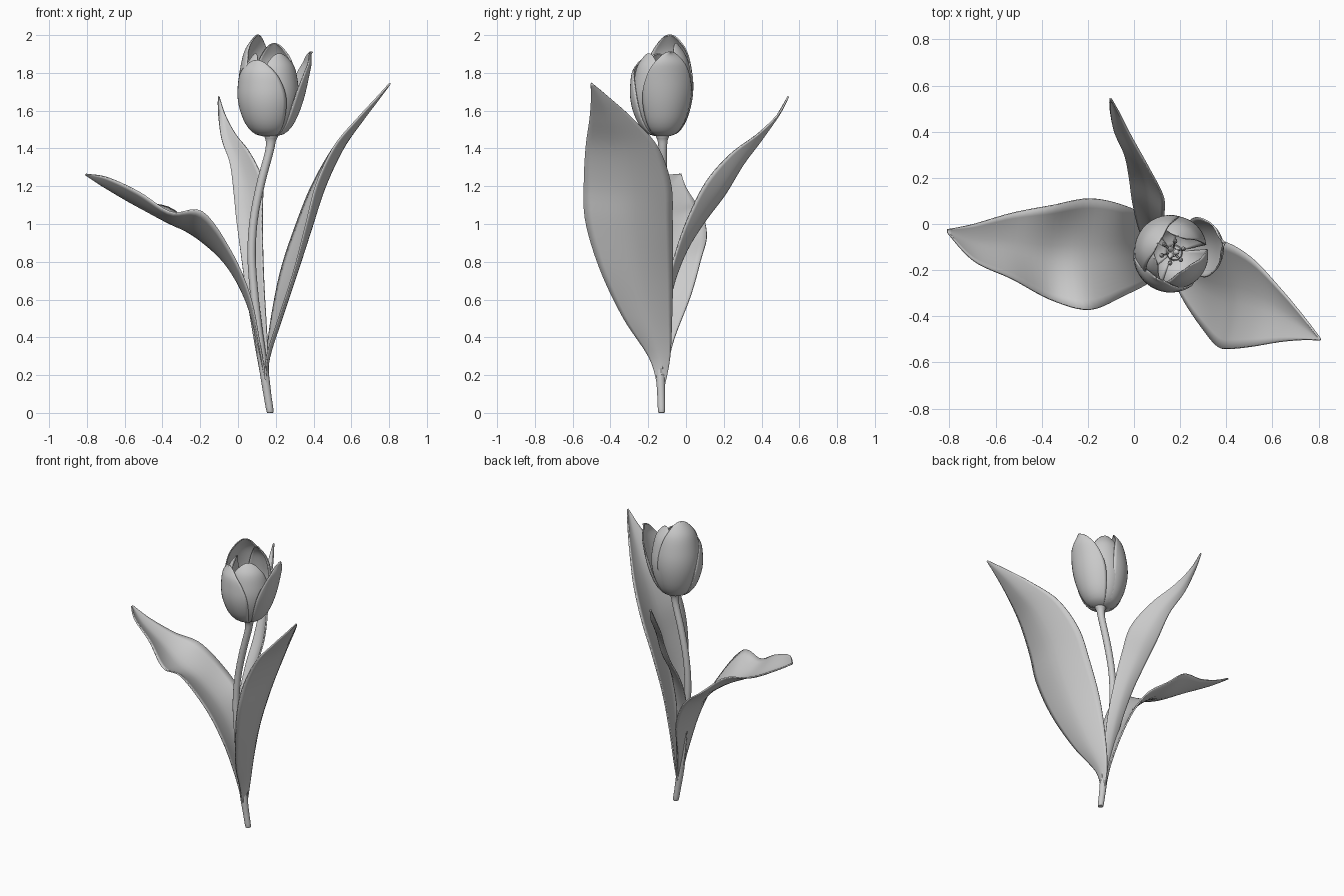
import bpy, bmesh, math
from mathutils import Vector

if "Cube" in bpy.data.objects:
    bpy.data.objects.remove(bpy.data.objects["Cube"])


def sample(rows, t):
    """Smooth (Catmull-Rom) interpolation through a list of number rows, t in 0..1."""
    n = len(rows) - 1
    f = min(max(t, 0), 1) * n
    i = min(int(f), n - 1)
    f -= i
    a, b, c, d = rows[max(i - 1, 0)], rows[i], rows[i + 1], rows[min(i + 2, n)]
    return [0.5 * (2 * q + (r - p) * f + (2 * p - 5 * q + 4 * r - s) * f * f
                   + (3 * q - p - 3 * r + s) * f ** 3) for p, q, r, s in zip(a, b, c, d)]


def surface(name, rings, closed=False, thickness=0):
    """Skin a list of point rows into one smooth object."""
    bm = bmesh.new()
    grid = [[bm.verts.new(p) for p in ring] for ring in rings]
    n = len(grid[0])
    for lo, hi in zip(grid, grid[1:]):
        for j in range(n if closed else n - 1):
            k = (j + 1) % n
            bm.faces.new((lo[j], lo[k], hi[k], hi[j]))
    if closed:
        bm.faces.new(grid[0][::-1])
        bm.faces.new(grid[-1])
    bmesh.ops.recalc_face_normals(bm, faces=bm.faces)
    me = bpy.data.meshes.new(name)
    bm.to_mesh(me)
    bm.free()
    ob = bpy.data.objects.new(name, me)
    bpy.context.collection.objects.link(ob)
    if thickness:
        mod = ob.modifiers.new("thickness", 'SOLIDIFY')
        mod.thickness = thickness
        mod.offset = 0
    bpy.ops.object.select_all(action='DESELECT')
    ob.select_set(True)
    bpy.context.view_layer.objects.active = ob
    bpy.ops.object.shade_smooth_by_angle(angle=math.radians(50))
    return ob


def tube(name, rows, steps=40, sides=14):
    """Upright tube through rows of x, y, z, radius."""
    rings = []
    for i in range(steps + 1):
        x, y, z, r = sample(rows, i / steps)
        rings.append([(x + r * math.cos(a), y + r * math.sin(a), z)
                      for a in (math.tau * j / sides for j in range(sides))])
    return surface(name, rings, closed=True)


def leaf(name, rows, cup, steps=44, across=12):
    """Blade from rows of spine x, y, z and half-width vector; cup lifts the edges."""
    cup = Vector(cup)
    rings = []
    for i in range(steps + 1):
        v = sample(rows, i / steps)
        spine, side = Vector(v[:3]), Vector(v[3:])
        ring = []
        for j in range(across + 1):
            u = 2 * j / across - 1
            ring.append(spine + side * u + cup * side.length * abs(u) ** 1.6)
        rings.append(ring)
    return surface(name, rings, thickness=0.009)


# Stem, flaring where it meets the flower
tube("stem", [
    (.170, -.130, 0, .013), (.169, -.130, .012, .019), (.155, -.132, .10, .021),
    (.138, -.135, .22, .024), (.110, -.132, .42, .023), (.085, -.128, .64, .022),
    (.072, -.125, .84, .022), (.084, -.122, 1.03, .022), (.122, -.122, 1.22, .023),
    (.165, -.123, 1.38, .023), (.174, -.124, 1.44, .027), (.176, -.125, 1.465, .036),
    (.176, -.125, 1.49, .030)])

# Left leaf: bends outward almost level, front edge turned up
leaf("left_leaf", [
    (.148, -.132, .14, 0, .018, 0),
    (.108, -.130, .35, 0, .060, 0),
    (.048, -.115, .58, 0, .140, 0),
    (-.060, -.115, .78, 0, .195, -.02),
    (-.215, -.130, .93, 0, .240, -.06),
    (-.375, -.125, 1.01, 0, .205, .01),
    (-.540, -.095, 1.10, 0, .143, -.025),
    (-.700, -.080, 1.195, 0, .080, -.025),
    (-.808, -.030, 1.262, 0, .006, 0)], (.10, 0, .30))

# Right leaf: tall and broad, reaching forward
leaf("right_leaf", [
    (.150, -.132, .14, 0, .018, 0),
    (.165, -.140, .29, 0, .055, 0),
    (.230, -.205, .50, -.02, .130, 0),
    (.312, -.263, .75, -.035, .193, 0),
    (.395, -.302, 1.00, -.025, .230, 0),
    (.462, -.310, 1.20, -.01, .230, 0),
    (.556, -.340, 1.40, 0, .190, 0),
    (.660, -.395, 1.55, 0, .115, 0),
    (.743, -.450, 1.66, 0, .052, 0),
    (.806, -.500, 1.745, 0, .004, 0)], (-.24, 0, .06))

# Back leaf: narrow and twisted
leaf("back_leaf", [
    (.148, -.130, .14, .018, 0, 0),
    (.118, -.108, .40, .036, 0, 0),
    (.090, -.075, .65, .048, -.01, .01),
    (.072, -.005, .86, .058, -.02, .02),
    (.060, .085, 1.03, .068, -.035, .03),
    (.052, .185, 1.18, .074, -.045, .04),
    (.010, .290, 1.335, .052, -.03, .03),
    (-.050, .400, 1.455, .036, -.01, .015),
    (-.085, .490, 1.575, .018, 0, 0),
    (-.102, .542, 1.675, .003, 0, 0)], (0, -.25, .18))

# Flower cup: shared radius / height profile for every petal
CUP = [(.022, 1.465), (.082, 1.487), (.126, 1.55), (.154, 1.64),
       (.164, 1.73), (.156, 1.82), (.132, 1.92), (.080, 2.0)]
CX, CY = .167, -.122


def petal(name, angle, half, top, scale, flare, steps=28, across=16):
    rings = []
    for i in range(steps + 1):
        t = 1 - (1 - i / steps) ** 1.8          # denser rows towards the rounded tip
        r0, z = sample(CUP, t)
        r = r0 * scale + flare * t ** 3.5
        z = 1.465 + (z - 1.465) * (top - 1.465) / .535
        s = max(0, (t - .4) / .6)
        width = math.radians(half) * math.sqrt(max(1 - s ** 3.2, .0004))
        width *= min(1, r0 / r)                 # flared petals stay narrow
        ring = []
        for j in range(across + 1):
            u = 2 * j / across - 1
            a = math.radians(angle) + u * width
            rr = r * (1 - .05 * u * u)          # edges tuck slightly inward
            ring.append((CX + rr * math.cos(a), CY + rr * math.sin(a), z))
        rings.append(ring)
    return surface(name, rings, thickness=0.007)


# Three outer and three inner petals: angle, half angle, top, scale, flare
for name, *spec in [
        ("outer_petal_back", 150, 72, 2.0, 1.0, -.005),
        ("outer_petal_right", 10, 54, 1.91, 1.0, .15),
        ("outer_petal_front", 238, 68, 1.865, 1.0, .055),
        ("inner_petal_back", 70, 58, 1.955, .94, .0),
        ("inner_petal_left", 200, 52, 1.90, .90, .01),
        ("inner_petal_right", 305, 60, 1.90, .94, .02)]:
    petal(name, *spec)

# Pistil with three stigma lobes, ringed by six stamens
tube("pistil", [(CX, CY, 1.47, .018), (CX, CY, 1.56, .022), (CX, CY, 1.66, .016),
                (CX, CY, 1.70, .020)], 12, 10)
for k in range(3):
    c, s = math.cos(k * math.tau / 3), math.sin(k * math.tau / 3)
    tube(f"stigma_lobe_{k + 1}", [
        (CX + d * c, CY + d * s, z, r)
        for d, z, r in [(.006, 1.68, .010), (.016, 1.70, .013), (.024, 1.715, .005)]], 8, 8)
for k in range(6):
    c, s = math.cos(k * math.tau / 6 + .3), math.sin(k * math.tau / 6 + .3)
    tube(f"stamen_{k + 1}", [
        (CX + d * c, CY + d * s, z, r)
        for d, z, r in [(.020, 1.48, .004), (.040, 1.56, .004), (.046, 1.61, .005),
                        (.048, 1.64, .010), (.050, 1.68, .009), (.051, 1.70, .003)]], 14, 8)
